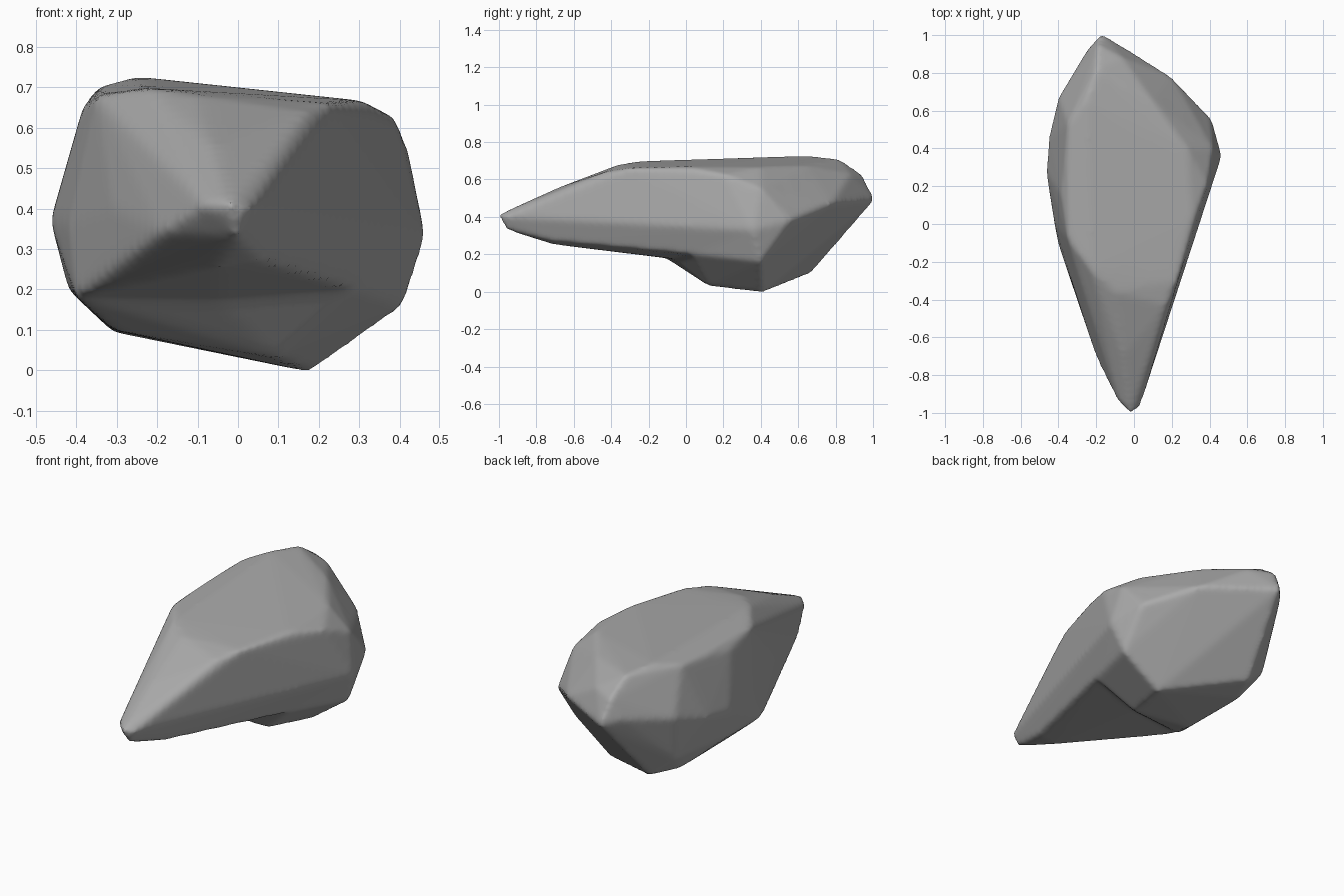
import bpy
import bmesh
import math

cube = bpy.data.objects.get("Cube")
if cube:
    bpy.data.objects.remove(cube, do_unlink=True)

# One grey stone colour
stone = bpy.data.materials.new("stone grey")
stone.use_nodes = True
grey = (0.4, 0.4, 0.4, 1)
stone.diffuse_color = grey
stone.node_tree.nodes["Principled BSDF"].inputs["Base Color"].default_value = grey

# Pointed nose at the front
nose = [(-.02, -1.01, .41), (.03, -.97, .4), (0, -.96, .33), (-.08, -.95, .41)]

# Wedge behind the nose: underside, flanks and sloping top
wedge = [
    (-.19, -.73, .34), (-.05, -.72, .255), (.06, -.72, .27), (.1, -.74, .42),
    (-.06, -.7, .55), (-.31, -.36, .4), (-.24, -.42, .26), (.06, -.38, .245),
    (.18, -.4, .32), (.17, -.43, .64), (-.1, -.36, .68), (-.26, -.38, .55),
]

# Rim of the broad, nearly level top
crown = [
    (-.22, -.25, .698), (.23, -.3, .66), (-.35, -.08, .68), (-.385, .15, .65),
    (.31, 0, .667), (.39, .21, .625), (.28, .4, .667), (-.25, .65, .727),
    (-.35, .53, .7), (-.2, .82, .71), (.1, .65, .67),
]

# Widest line around the sides
flanks = [
    (.33, 0, .45), (-.42, 0, .36), (-.465, .28, .37), (-.45, .46, .4),
    (.465, .36, .33), (.42, .4, .55), (.41, .56, .38),
]

# Shoulders where the wedge runs into the belly
shoulders = [(-.4, -.11, .18), (-.05, -.06, .175), (.29, .03, .2)]

# Blunt back end
heel = [
    (-.19, .95, .62), (-.06, .88, .63), (-.17, 1.01, .49), (.2, .78, .47),
    (-.4, .67, .46), (-.25, .92, .51),
]

# Heavy underside of the body
belly = [
    (-.31, .08, .1), (-.31, .5, .095), (-.24, .67, .1), (-.42, .25, .2),
    (-.37, .62, .21), (.18, .41, -.005), (.1, .12, .03), (.41, .4, .16),
]


def add_hull(bm, points):
    """Wrap a closed convex block around the given corners."""
    verts = [bm.verts.new(p) for p in points]
    bmesh.ops.convex_hull(bm, input=verts)
    loose = [v for v in verts if not v.link_faces]
    bmesh.ops.delete(bm, geom=loose, context='VERTS')


# Upper block reaches the nose, lower block carries the belly
bm = bmesh.new()
add_hull(bm, nose + wedge + crown + flanks + shoulders)
add_hull(bm, crown + flanks + shoulders + heel + belly)
bmesh.ops.recalc_face_normals(bm, faces=bm.faces)
mesh = bpy.data.meshes.new("boulder")
bm.to_mesh(mesh)
bm.free()
mesh.materials.append(stone)
boulder = bpy.data.objects.new("boulder", mesh)
bpy.context.collection.objects.link(boulder)

# Fuse both blocks into one skin and wear down the edges
fuse = boulder.modifiers.new("fuse", 'REMESH')
fuse.mode = 'VOXEL'
fuse.voxel_size = 0.016
fuse.use_smooth_shade = True
wear = boulder.modifiers.new("wear", 'SMOOTH')
wear.factor = 0.5
wear.iterations = 7

bpy.context.view_layer.objects.active = boulder
boulder.select_set(True)
for name in ("fuse", "wear"):
    bpy.ops.object.modifier_apply(modifier=name)
bpy.ops.object.shade_smooth_by_angle(angle=math.radians(50))
